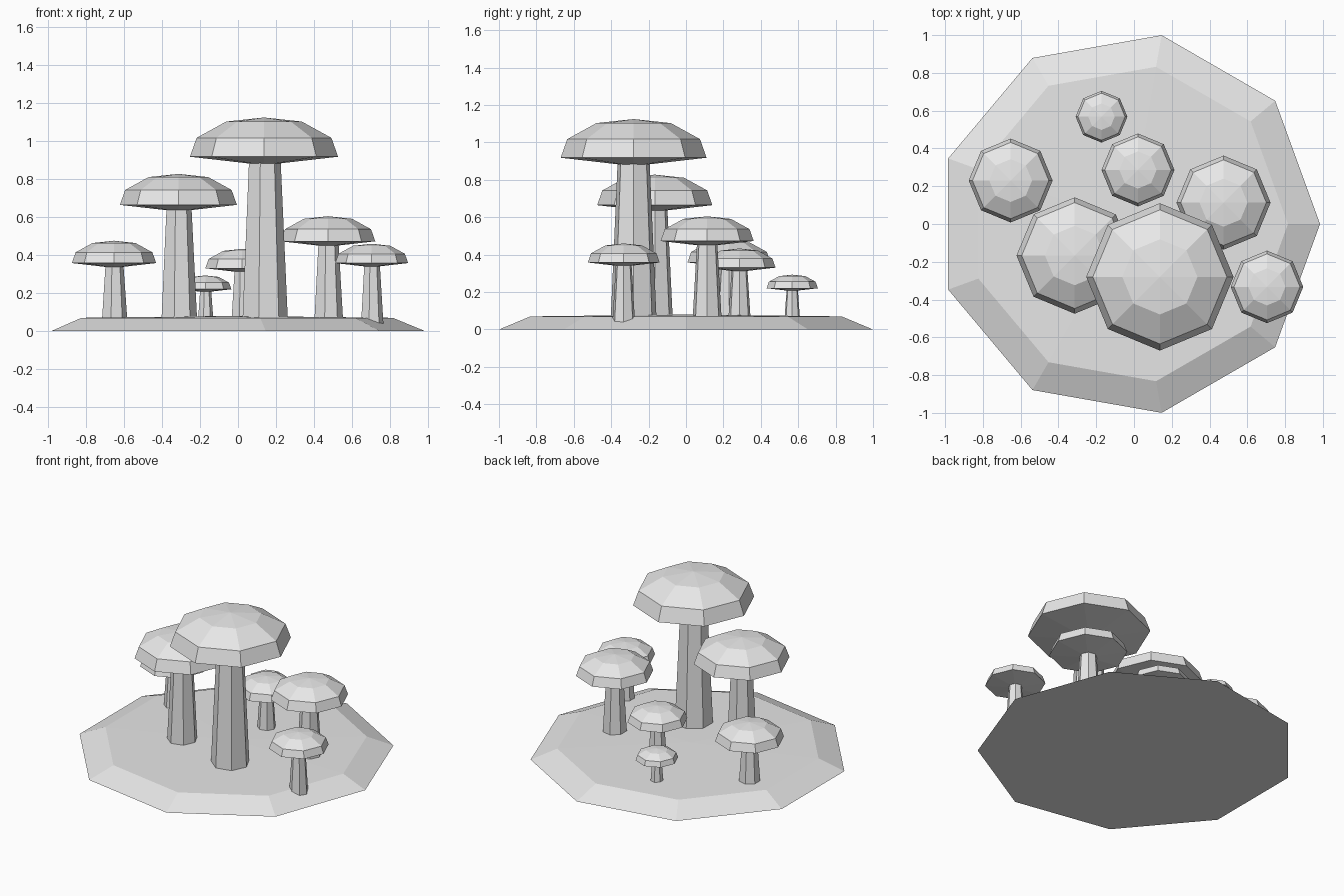
import bpy, bmesh, math

if "Cube" in bpy.data.objects:
    bpy.data.objects.remove(bpy.data.objects["Cube"])

grey = bpy.data.materials.new("light grey")
grey.diffuse_color = (0.8, 0.8, 0.8, 1)
grey.use_nodes = True
grey.node_tree.nodes["Principled BSDF"].inputs["Base Color"].default_value = grey.diffuse_color


def lathe(name, sides, profile, x, y):
    """Faceted solid of revolution; a zero radius closes to a point,
    a non-zero end radius is closed with a flat polygon."""
    bm = bmesh.new()
    rings = []
    for r, z in profile:
        n = sides if r else 1
        rings.append([bm.verts.new((r * math.cos(math.tau * i / sides),
                                    r * math.sin(math.tau * i / sides), z))
                      for i in range(n)])
    for a, b in zip(rings, rings[1:]):
        for i in range(sides):
            j = (i + 1) % sides
            if len(a) == 1:
                bm.faces.new((a[0], b[j], b[i]))
            elif len(b) == 1:
                bm.faces.new((a[i], a[j], b[0]))
            else:
                bm.faces.new((a[i], a[j], b[j], b[i]))
    for ring in (rings[0], rings[-1]):
        if len(ring) > 1:
            bm.faces.new(ring)
    bmesh.ops.recalc_face_normals(bm, faces=bm.faces)
    mesh = bpy.data.meshes.new(name)
    bm.to_mesh(mesh)
    bm.free()
    mesh.materials.append(grey)
    ob = bpy.data.objects.new(name, mesh)
    ob.location = (x, y, 0)
    bpy.context.collection.objects.link(ob)
    return ob


# Nine-sided mound with a very shallow domed top
lathe("ground", 9, [(1.015, 0), (0.845, 0.07), (0, 0.08)], -0.03, 0)

# Mushrooms: x, y, cap radius, height of cap top
mushrooms = [
    (0.137, -0.28, 0.39, 1.125),
    (-0.314, -0.167, 0.308, 0.828),
    (0.474, 0.113, 0.249, 0.605),
    (-0.653, 0.23, 0.222, 0.476),
    (0.704, -0.333, 0.192, 0.46),
    (0.021, 0.286, 0.193, 0.433),
    (-0.172, 0.568, 0.137, 0.293),
]
for n, (x, y, r, top) in enumerate(mushrooms, 1):
    rim = top - 0.53 * r
    # Tapered seven-sided stem
    lathe(f"stem_{n}", 7, [(0.325 * r, 0.03), (0.225 * r, rim - 0.06 * r)], x, y)
    # Eight-sided domed cap with a shallow conical underside
    lathe(f"cap_{n}", 8, [(0, rim - 0.115 * r), (r, rim), (0.91 * r, rim + 0.255 * r),
                          (0.51 * r, top - 0.055 * r), (0, top)], x, y)
